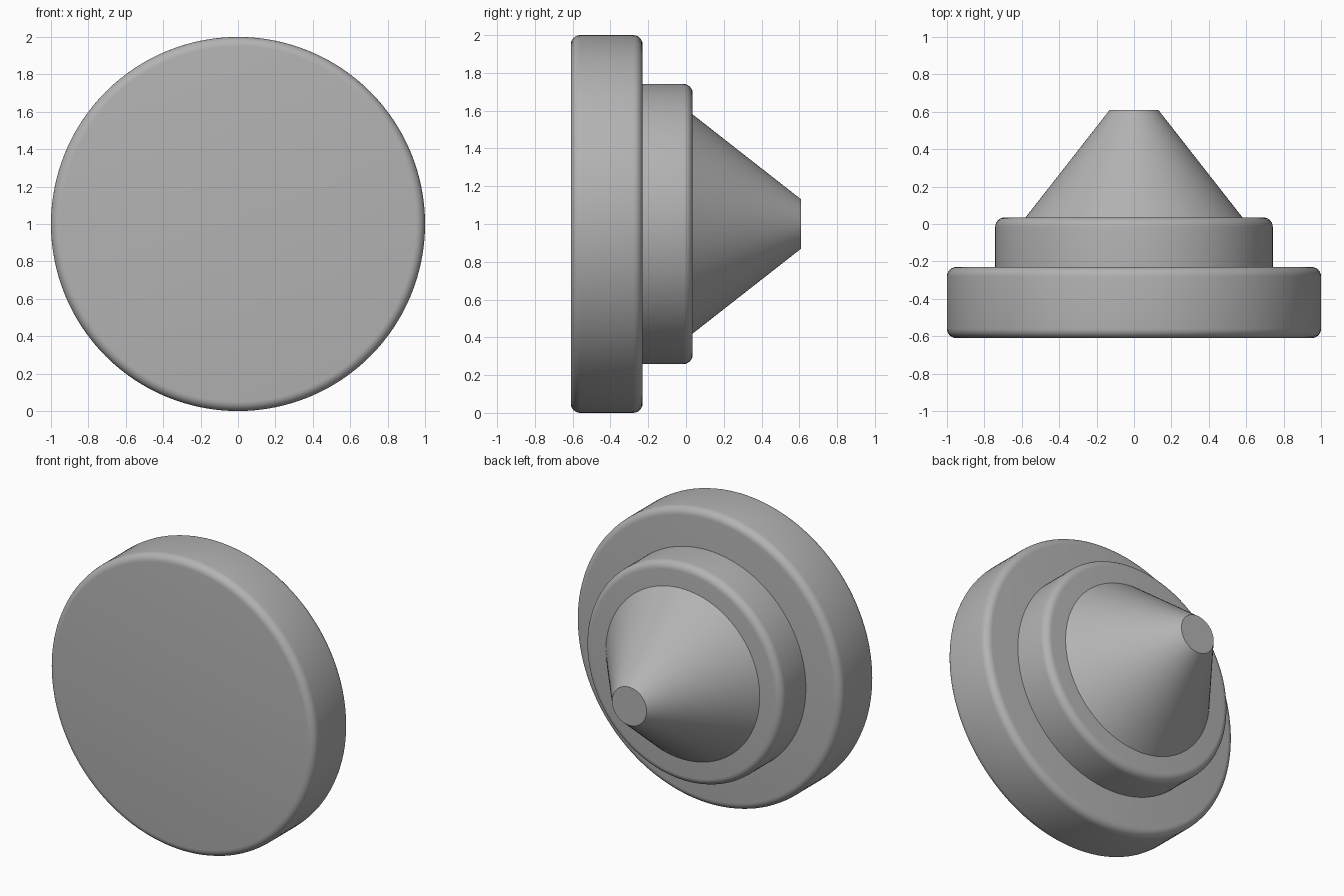
import bpy, bmesh, math

cube = bpy.data.objects.get("Cube")
if cube:
    bpy.data.objects.remove(cube, do_unlink=True)

SIDES = 128
ROUND = 0.05

grey = bpy.data.materials.new("mid_grey")
grey.use_nodes = True
colour = (0.45, 0.45, 0.45, 1)
grey.diffuse_color = colour
grey.node_tree.nodes["Principled BSDF"].inputs["Base Color"].default_value = colour


def rounded(r, y, start, steps=6):
    """Quarter-circle corner points around (r, y), as (radius, y)."""
    angles = [math.radians(start + 90 * i / steps) for i in range(steps + 1)]
    return [(r + ROUND * math.cos(a), y + ROUND * math.sin(a)) for a in angles]


def lathe(name, profile):
    """Spin a (radius, y) profile around the y axis at height 1."""
    bm = bmesh.new()
    rings = []
    for r, y in profile:
        angles = [math.tau * i / SIDES for i in range(SIDES)]
        rings.append([bm.verts.new((r * math.cos(a), y, 1 + r * math.sin(a))) for a in angles])
    for a, b in zip(rings, rings[1:]):
        for i in range(SIDES):
            j = (i + 1) % SIDES
            bm.faces.new((a[i], b[i], b[j], a[j]))
    # Flat discs close both ends
    bm.faces.new(rings[0])
    bm.faces.new(rings[-1])
    bmesh.ops.recalc_face_normals(bm, faces=bm.faces)
    mesh = bpy.data.meshes.new(name)
    bm.to_mesh(mesh)
    bm.free()
    mesh.materials.append(grey)
    obj = bpy.data.objects.new(name, mesh)
    bpy.context.collection.objects.link(obj)
    bpy.ops.object.select_all(action="DESELECT")
    obj.select_set(True)
    bpy.context.view_layer.objects.active = obj
    bpy.ops.object.shade_smooth_by_angle(angle=math.radians(30))


# Wide front disc, rounded on both rims
lathe("front_disc", rounded(1 - ROUND, -0.61 + ROUND, -90) + rounded(1 - ROUND, -0.23 - ROUND, 0))

# Narrower collar, rounded on its back rim only
lathe("collar", [(0.742, -0.23)] + rounded(0.742 - ROUND, 0.035 - ROUND, 0))

# Blunt cone pointing backwards
lathe("cone_tip", [(0.58, 0.035), (0.13, 0.61)])
